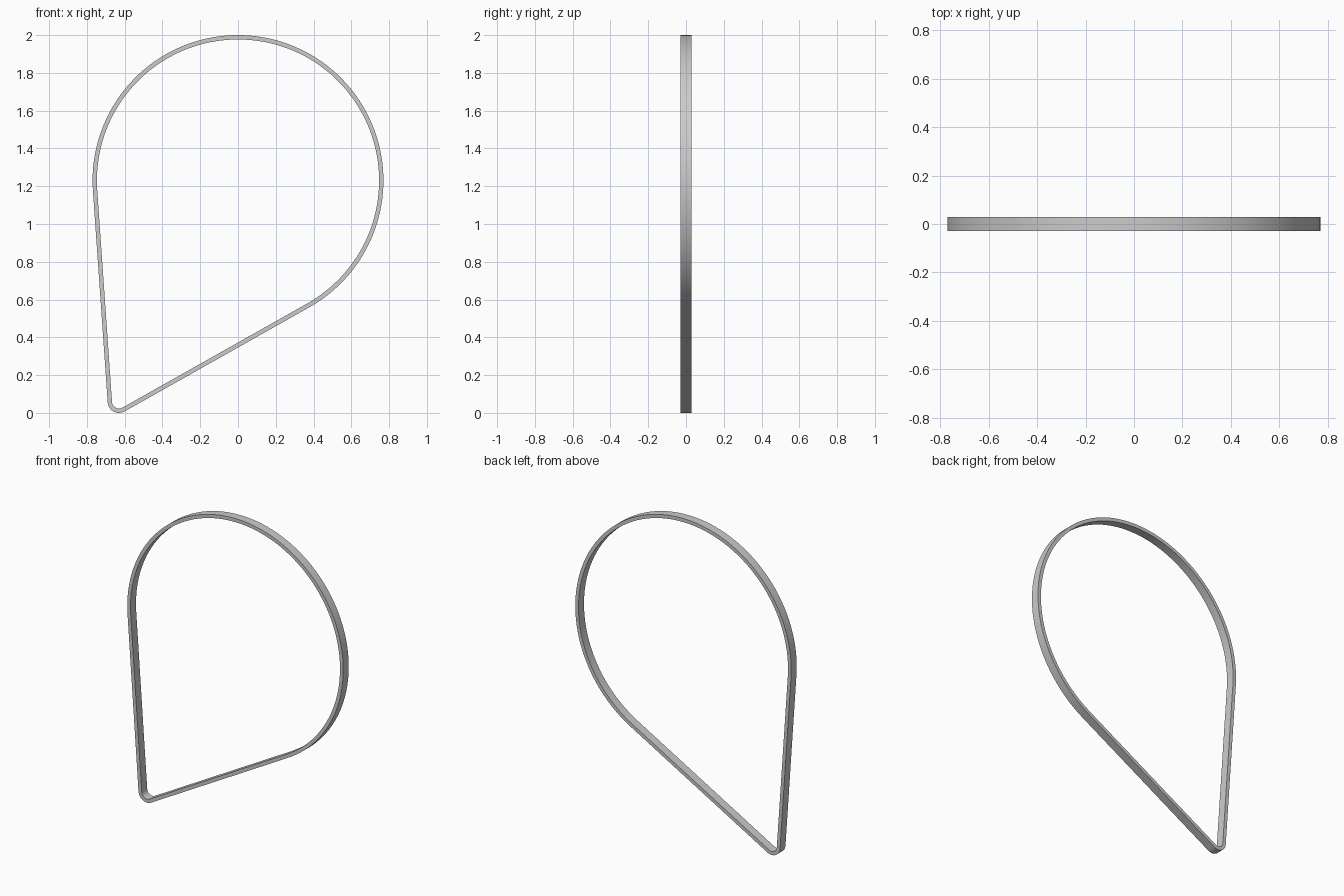
import bpy, bmesh
from math import sin, cos, atan2, asin, hypot, pi, radians

cube = bpy.data.objects.get("Cube")
if cube:
    bpy.data.objects.remove(cube, do_unlink=True)

grey = bpy.data.materials.new("belt grey")
grey.use_nodes = True
colour = (0.6, 0.6, 0.6, 1)
grey.diffuse_color = colour
grey.node_tree.nodes["Principled BSDF"].inputs["Base Color"].default_value = colour

# Belt wrapped round a large and a small wheel: centre x, centre z, outer radius
BIG = (0.0, 1.23, 0.77)
SMALL = (-0.63, 0.06, 0.06)
THICK, WIDTH = 0.023, 0.056


def arc(wheel, start, end, steps, inset):
    """Points along a wheel, counter-clockwise from start to end."""
    x, z, r = wheel
    angles = [start + (end - start) * i / steps for i in range(steps + 1)]
    return [(x + (r - inset) * cos(a), z + (r - inset) * sin(a)) for a in angles]


# Tangent angles shared by both wheels
dx, dz = BIG[0] - SMALL[0], BIG[1] - SMALL[1]
axis = atan2(dz, dx)
lean = asin((BIG[2] - SMALL[2]) / hypot(dx, dz))
right_touch = axis - lean - pi / 2
left_touch = axis + lean + pi / 2


def loop(inset):
    return (arc(BIG, right_touch, left_touch, 96, inset)
            + arc(SMALL, left_touch, right_touch + 2 * pi, 24, inset))


# Rectangular cross-section swept along the closed path
bm = bmesh.new()
rings = []
for inset, y in ((0, -WIDTH / 2), (0, WIDTH / 2), (THICK, WIDTH / 2), (THICK, -WIDTH / 2)):
    rings.append([bm.verts.new((x, y, z)) for x, z in loop(inset)])
count = len(rings[0])
for k in range(4):
    a, b = rings[k], rings[(k + 1) % 4]
    for i in range(count):
        j = (i + 1) % count
        bm.faces.new((a[i], a[j], b[j], b[i]))
bmesh.ops.recalc_face_normals(bm, faces=bm.faces)
mesh = bpy.data.meshes.new("drive_belt")
bm.to_mesh(mesh)
bm.free()
mesh.materials.append(grey)
belt = bpy.data.objects.new("drive_belt", mesh)
bpy.context.collection.objects.link(belt)

# Smooth along the bends, sharp at the belt's edges
bpy.ops.object.select_all(action="DESELECT")
belt.select_set(True)
bpy.context.view_layer.objects.active = belt
bpy.ops.object.shade_smooth_by_angle(angle=radians(30))
